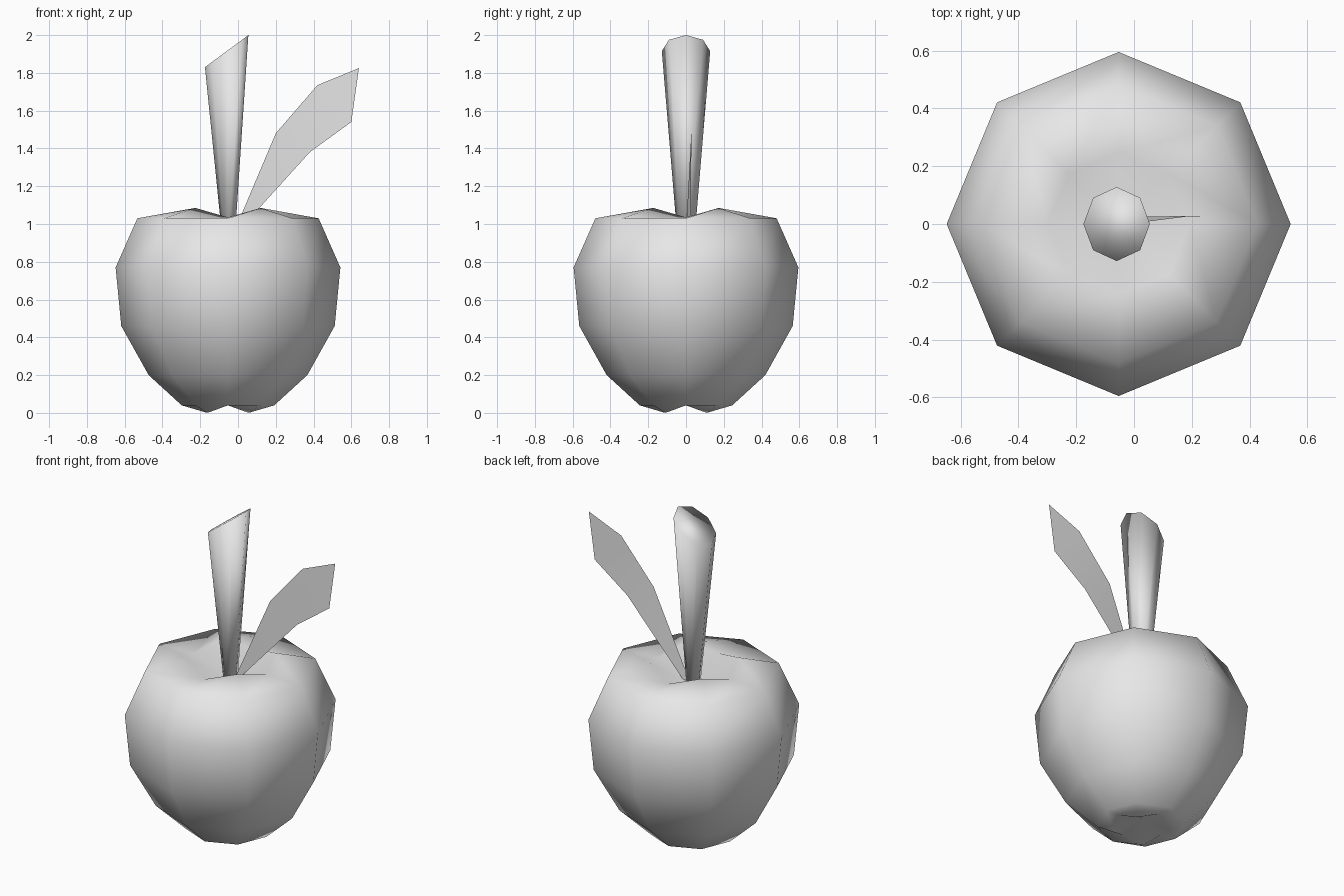
import bpy, bmesh
from math import cos, sin, pi

cube = bpy.data.objects.get("Cube")
if cube:
    bpy.data.objects.remove(cube, do_unlink=True)

SIDES = 8
CX = -0.053

mat = bpy.data.materials.new("plain_grey")
mat.use_nodes = True
mat.diffuse_color = (0.8, 0.8, 0.8, 1)
mat.node_tree.nodes["Principled BSDF"].inputs["Base Color"].default_value = (0.8, 0.8, 0.8, 1)


def finish(name, bm, closed=True):
    if closed:
        bmesh.ops.recalc_face_normals(bm, faces=bm.faces)
    for f in bm.faces:
        f.smooth = True
    me = bpy.data.meshes.new(name)
    bm.to_mesh(me)
    bm.free()
    me.materials.append(mat)
    ob = bpy.data.objects.new(name, me)
    bpy.context.collection.objects.link(ob)
    return ob


def bridge(bm, a, b):
    for i in range(SIDES):
        j = (i + 1) % SIDES
        bm.faces.new((a[i], a[j], b[j], b[i]))


def fan(bm, ring, point):
    tip = bm.verts.new(point)
    for i in range(SIDES):
        bm.faces.new((ring[i], ring[(i + 1) % SIDES], tip))


# Fruit: rings of (radius, height on axes, height on diagonals), lobed at both ends
profile = [(0.155, 0.04, 0.0), (0.245, 0.04, 0.04), (0.42, 0.2, 0.2),
           (0.565, 0.46, 0.46), (0.595, 0.77, 0.77), (0.48, 1.03, 1.03),
           (0.245, 1.035, 1.085)]
bm = bmesh.new()
rings = []
for r, z_axis, z_diag in profile:
    rings.append([bm.verts.new((CX + r * cos(2 * pi * i / SIDES),
                                r * sin(2 * pi * i / SIDES),
                                z_diag if i % 2 else z_axis))
                  for i in range(SIDES)])
for low, high in zip(rings, rings[1:]):
    bridge(bm, low, high)
fan(bm, rings[0], (CX, 0, 0.08))
fan(bm, rings[-1], (CX, 0, 0.93))
finish("fruit_body", bm)

# Stem: flaring eight-sided stalk with a slanted top
bm = bmesh.new()
stalk = []
for x, rx, ry, z, slope in [(-0.05, 0.033, 0.045, 0.92, 0), (-0.06, 0.115, 0.128, 1.915, 0.085)]:
    stalk.append([bm.verts.new((x + rx * cos(2 * pi * i / SIDES),
                                ry * sin(2 * pi * i / SIDES),
                                z + slope * cos(2 * pi * i / SIDES)))
                  for i in range(SIDES)])
bridge(bm, stalk[0], stalk[1])
bm.faces.new(stalk[0])
bm.faces.new(stalk[1])
finish("stem", bm)

# Leaf: thin single-sided blade, slightly twisted at its root
upper = [(-0.02, 0.0, 0.96), (0.2, 0.028, 1.48), (0.42, 0.028, 1.735)]
lower = [(0.0, 0.025, 0.96), (0.38, 0.028, 1.38), (0.6, 0.028, 1.54)]
bm = bmesh.new()
up = [bm.verts.new(p) for p in upper]
lo = [bm.verts.new(p) for p in lower]
for i in range(2):
    bm.faces.new((lo[i], lo[i + 1], up[i + 1], up[i]))
bm.faces.new((lo[2], bm.verts.new((0.64, 0.028, 1.825)), up[2]))
finish("leaf", bm, closed=False)
